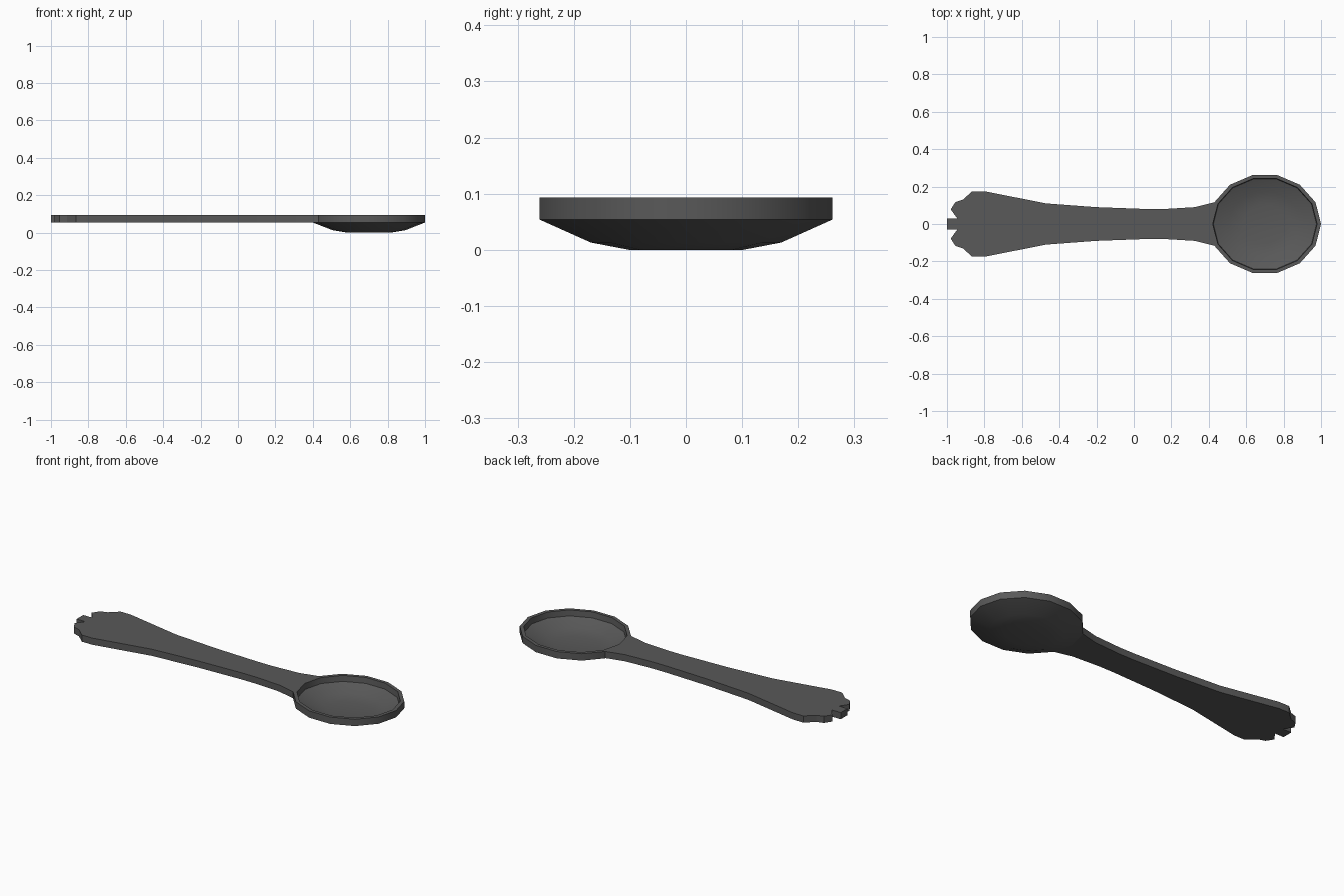
import bpy, bmesh, math

cube = bpy.data.objects.get("Cube")
if cube:
    bpy.data.objects.remove(cube, do_unlink=True)

grey = bpy.data.materials.new("dark_grey")
grey.use_nodes = True
COLOUR = (0.1, 0.1, 0.1, 1)
grey.diffuse_color = COLOUR
grey.node_tree.nodes["Principled BSDF"].inputs["Base Color"].default_value = COLOUR

TOP, UNDER = 0.093, 0.055
SIDES = 14
CX, RX, RY = 0.7, 0.3, 0.268


def finish(name, bm, angle):
    bmesh.ops.recalc_face_normals(bm, faces=bm.faces)
    mesh = bpy.data.meshes.new(name)
    bm.to_mesh(mesh)
    bm.free()
    mesh.materials.append(grey)
    obj = bpy.data.objects.new(name, mesh)
    bpy.context.collection.objects.link(obj)
    bpy.ops.object.select_all(action='DESELECT')
    obj.select_set(True)
    bpy.context.view_layer.objects.active = obj
    bpy.ops.object.shade_smooth_by_angle(angle=math.radians(angle))
    return obj


def bowl_point(i, scale, z):
    a = 2 * math.pi * i / SIDES
    return (CX + RX * scale * math.cos(a), RY * scale * math.sin(a), z)


# Bowl: elliptical rings from the outer base, over the rim, to the inner floor
profile = [(0.39, 0), (0.65, 0.013), (1, UNDER - 0.001), (1, TOP),
           (0.93, TOP), (0.92, 0.06), (0.65, 0.027), (0.39, 0.015)]
bm = bmesh.new()
rings = [[bm.verts.new(bowl_point(i, s, z)) for i in range(SIDES)] for s, z in profile]
for a, b in zip(rings, rings[1:]):
    for i in range(SIDES):
        j = (i + 1) % SIDES
        bm.faces.new((a[i], a[j], b[j], b[i]))
bm.faces.new(rings[0])
bm.faces.new(rings[-1])
finish("bowl", bm, 35)

# Handle: half outline from the bowl to the notched tip, mirrored and extruded
half = [bowl_point(6, 1, 0)[:2], (0.325, 0.09), (0.16, 0.08), (0.07, 0.08),
        (-0.2, 0.09), (-0.47, 0.11), (-0.8, 0.175), (-0.865, 0.175),
        (-0.915, 0.13), (-0.955, 0.117), (-0.98, 0.078), (-0.945, 0.03), (-1, 0.03)]
outline = half + [(x, -y) for x, y in reversed(half)] + [(CX - RX, 0)]
bm = bmesh.new()
face = bm.faces.new([bm.verts.new((x, y, UNDER)) for x, y in outline])
grown = bmesh.ops.extrude_face_region(bm, geom=[face])
bmesh.ops.translate(bm, vec=(0, 0, TOP - UNDER),
                    verts=[v for v in grown["geom"] if isinstance(v, bmesh.types.BMVert)])
finish("handle", bm, 20)
